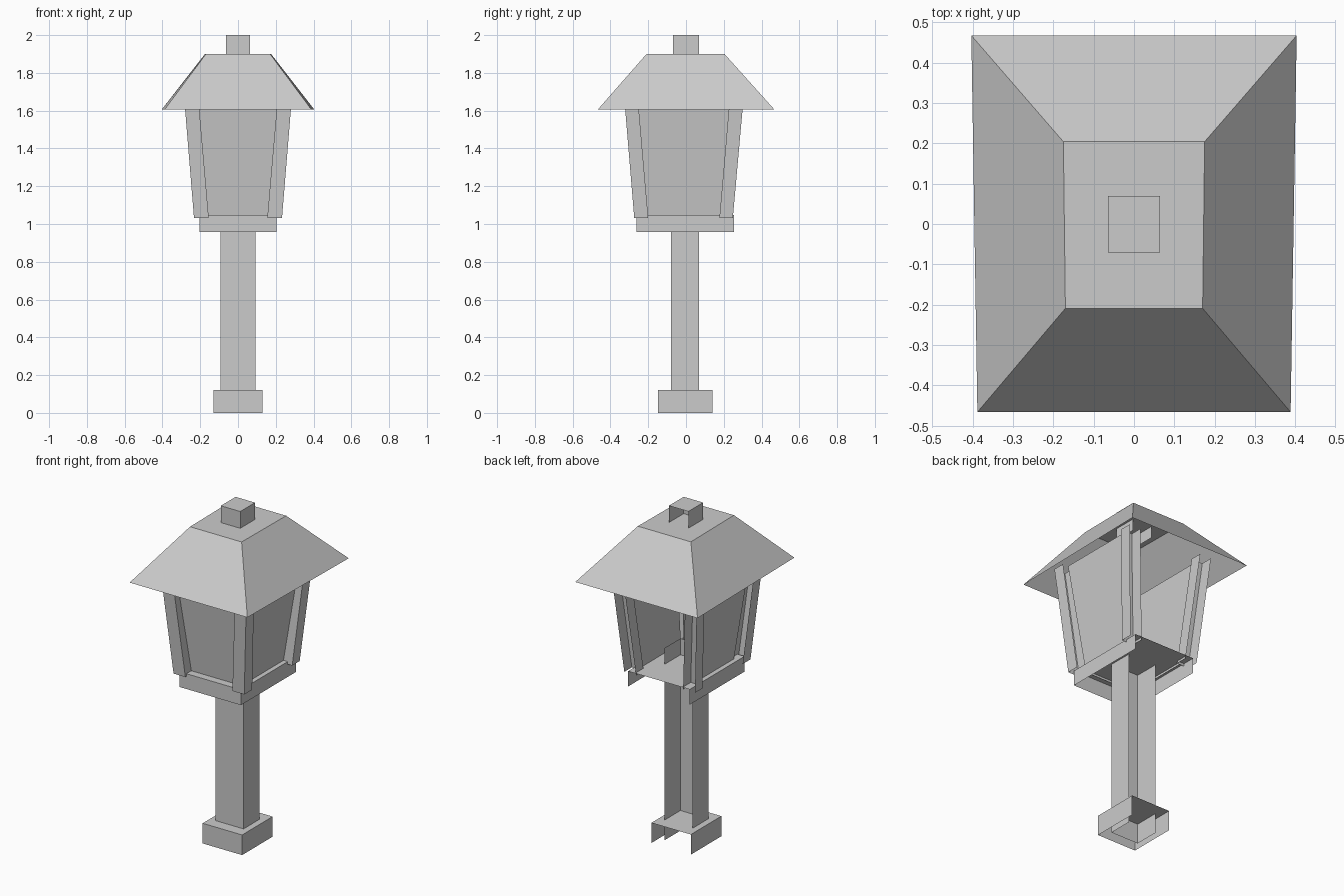
import bpy

if "Cube" in bpy.data.objects:
    bpy.data.objects.remove(bpy.data.objects["Cube"])

# Every part is an open shell: a tapered box from which only the named sides are kept.
SIDES = {"front": (0, 1, 5, 4), "right": (1, 2, 6, 5), "back": (2, 3, 7, 6),
         "left": (3, 0, 4, 7), "top": (4, 5, 6, 7)}


def mesh_object(name, verts, faces):
    mesh = bpy.data.meshes.new(name)
    mesh.from_pydata(verts, [], faces)
    mesh.update()
    obj = bpy.data.objects.new(name, mesh)
    bpy.context.collection.objects.link(obj)
    return obj


def ring(x0, x1, y0, y1, z):
    return [(x0, y0, z), (x1, y0, z), (x1, y1, z), (x0, y1, z)]


def shell(name, bottom, top, sides):
    return mesh_object(name, bottom + top, [SIDES[s] for s in sides.split()])


def straight(name, x, y0, y1, z0, z1, sides="front left right top"):
    return shell(name, ring(-x, x, y0, y1, z0), ring(-x, x, y0, y1, z1), sides)


# Foot, post (open at the top), tray and chimney cap, all open at the back
straight("foot", 0.13, -0.147, 0.14, 0.0, 0.12)
straight("post", 0.092, -0.079, 0.069, 0.0, 1.145, "front left right")
straight("tray", 0.203, -0.262, 0.255, 0.957, 1.048)
straight("chimney_cap", 0.064, -0.07, 0.069, 1.83, 2.0)

# Roof: hollow tapered hood, slightly wider at the back
hood_low = [(-0.388, -0.466, 1.607), (0.388, -0.466, 1.607),
            (0.403, 0.467, 1.607), (-0.403, 0.467, 1.607)]
hood_high = [(-0.17, -0.209, 1.9), (0.17, -0.209, 1.9),
             (0.175, 0.204, 1.9), (-0.175, 0.204, 1.9)]
shell("roof", hood_low, hood_high, "front right back left top")

# Corner pillars leaning outwards into the roof
Z0, Z1 = 1.033, 1.68
for side, s in (("left", -1), ("right", 1)):
    low_x = sorted((s * 0.155, s * 0.233))
    high_x = sorted((s * 0.211, s * 0.286))
    for place, low_y, high_y in (("front", (-0.274, -0.2), (-0.328, -0.256)),
                                 ("back", (0.177, 0.248), (0.233, 0.306))):
        shell(f"{place}_{side}_pillar", ring(*low_x, *low_y, Z0),
              ring(*high_x, *high_y, Z1), "front left right")

    # Side pane, set back between the pillars
    mesh_object(f"{side}_pane",
                [(s * 0.173, -0.2, Z0), (s * 0.173, 0.177, Z0),
                 (s * 0.25, 0.233, Z1), (s * 0.25, -0.256, Z1)],
                [(0, 1, 2, 3) if s > 0 else (3, 2, 1, 0)])

# Front pane
mesh_object("front_pane",
            [(-0.155, -0.214, Z0), (0.155, -0.214, Z0),
             (0.211, -0.292, Z1), (-0.211, -0.292, Z1)], [(0, 1, 2, 3)])
